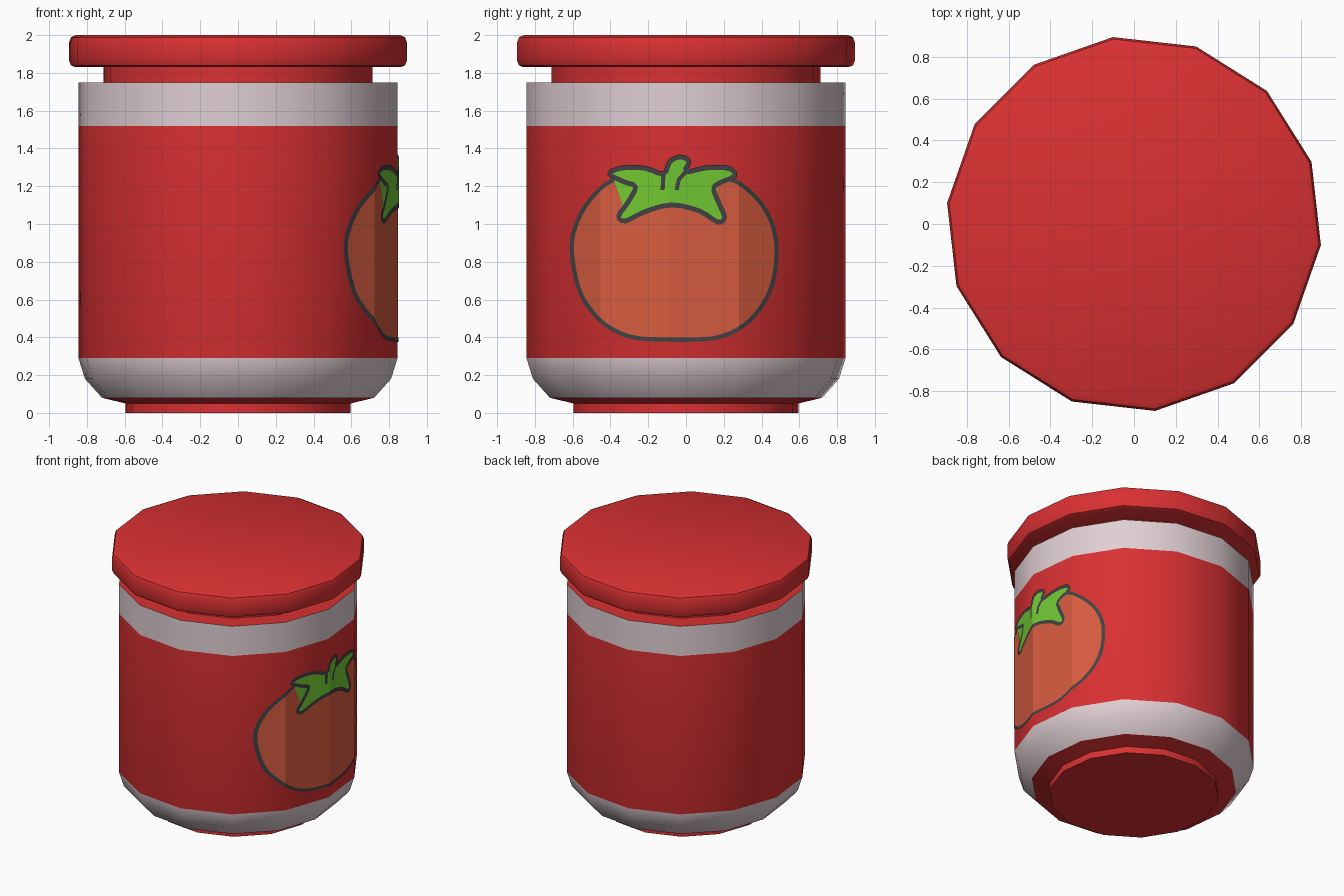
import bpy, bmesh, math
from mathutils import Vector

if "Cube" in bpy.data.objects:
    bpy.data.objects.remove(bpy.data.objects["Cube"])

SIDES = 14
STEP = 2 * math.pi / SIDES
PHASE = -STEP / 4
BODY_R = 0.85


def material(name, rgb):
    m = bpy.data.materials.new(name)
    m.diffuse_color = (*rgb, 1)
    m.use_nodes = True
    m.node_tree.nodes["Principled BSDF"].inputs["Base Color"].default_value = m.diffuse_color
    return m


red = material("red", (0.70, 0.030, 0.032))
white = material("pinkish white", (0.74, 0.62, 0.65))
orange = material("tomato orange", (0.68, 0.105, 0.051))
green = material("leaf green", (0.165, 0.58, 0.032))
dark = material("outline grey", (0.055, 0.055, 0.06))


def finish(name, bm, mats, smooth=True):
    me = bpy.data.meshes.new(name)
    bm.to_mesh(me)
    bm.free()
    for m in mats:
        me.materials.append(m)
    ob = bpy.data.objects.new(name, me)
    bpy.context.collection.objects.link(ob)
    if smooth:
        bpy.ops.object.select_all(action='DESELECT')
        ob.select_set(True)
        bpy.context.view_layer.objects.active = ob
        bpy.ops.object.shade_smooth_by_angle(angle=math.radians(32))
    return ob


def lathe(name, profile, mats, cap_bottom=False, cap_top=False, rule=None):
    """Turn an (r, z) profile, listed bottom to top, into a 14-sided shell."""
    bm = bmesh.new()
    rings = [[bm.verts.new((r * math.cos(PHASE + i * STEP),
                            r * math.sin(PHASE + i * STEP), z))
              for i in range(SIDES)] for r, z in profile]
    for a, b in zip(rings, rings[1:]):
        for i in range(SIDES):
            j = (i + 1) % SIDES
            bm.faces.new((a[i], a[j], b[j], b[i]))
    if cap_bottom:
        bm.faces.new(rings[0][::-1])
    if cap_top:
        bm.faces.new(rings[-1])
    if rule:
        for f in bm.faces:
            f.material_index = rule(f.calc_center_median().z)
    return finish(name, bm, mats)


# Jar: foot, banded body, shoulder with neck, lid
lathe("foot", [(0.6, 0), (0.6, 0.05), (0.725, 0.08)], [red], cap_bottom=True)
lathe("jar_body", [(0.725, 0.08), (0.815, 0.18), (BODY_R, 0.29),
                   (BODY_R, 1.52), (BODY_R, 1.75)], [red, white],
      rule=lambda z: 0 if 0.29 < z < 1.52 else 1)
lathe("neck", [(BODY_R, 1.75), (0.717, 1.75), (0.717, 1.83)], [red])
lathe("lid", [(0.865, 1.83), (0.89, 1.84), (0.9, 1.865), (0.9, 1.96),
              (0.89, 1.988), (0.865, 2.0)], [red], cap_bottom=True, cap_top=True)


# Painted tomato, projected along x onto the right-hand side of the body
corners = [(BODY_R * math.cos(PHASE + k * STEP), BODY_R * math.sin(PHASE + k * STEP))
           for k in range(-3, 5)]


def surface_x(y):
    for (x0, y0), (x1, y1) in zip(corners, corners[1:]):
        if y0 <= y <= y1:
            return x0 + (x1 - x0) * (y - y0) / (y1 - y0)
    return 0


def smooth_curve(pts, n=4):
    """Closed Catmull-Rom curve through the points."""
    p = [Vector(q) for q in pts]
    out = []
    for i in range(len(p)):
        a, b, c, d = (p[(i + k) % len(p)] for k in (-1, 0, 1, 2))
        for s in range(n):
            t = s / n
            out.append(0.5 * (2 * b + (c - a) * t + (2 * a - 5 * b + 4 * c - d) * t ** 2
                              + (3 * b - a - 3 * c + d) * t ** 3))
    return out


def project(name, bm, mat, lift):
    bmesh.ops.triangulate(bm, faces=bm.faces[:], ngon_method='EAR_CLIP')
    for _, y in corners:
        bmesh.ops.bisect_plane(bm, geom=bm.verts[:] + bm.edges[:] + bm.faces[:],
                               plane_co=(0, y, 0), plane_no=(0, 1, 0))
    for v in bm.verts:
        v.co.x = surface_x(v.co.y) + lift
    bm.normal_update()
    for f in bm.faces:
        if f.normal.x < 0:
            f.normal_flip()
    finish(name, bm, [mat], smooth=False)


def fill(name, pts, mat, lift):
    bm = bmesh.new()
    bm.faces.new([bm.verts.new((0, p.x, p.y)) for p in pts])
    project(name, bm, mat, lift)


def stroke(name, pts, mat, lift, closed=True, half=0.011):
    bm = bmesh.new()
    n = len(pts)
    pairs = []
    for i, p in enumerate(pts):
        a = pts[i - 1] if closed or i > 0 else p
        b = pts[(i + 1) % n] if closed or i < n - 1 else p
        t = (b - a).normalized()
        off = Vector((-t.y, t.x)) * half
        pairs.append([bm.verts.new((0, q.x, q.y)) for q in (p - off, p + off)])
    for i in range(n if closed else n - 1):
        a, b = pairs[i], pairs[(i + 1) % n]
        bm.faces.new((a[0], b[0], b[1], a[1]))
    project(name, bm, mat, lift)


tomato = smooth_curve([
    (-.606, .873), (-.569, .661), (-.50, .54), (-.41, .455), (-.288, .402),
    (-.14, .389), (.071, .389), (.193, .407), (.31, .466), (.405, .571),
    (.463, .704), (.479, .873), (.452, 1.011), (.378, 1.132), (.257, 1.228),
    (.12, 1.24), (-.246, 1.24), (-.394, 1.228), (-.505, 1.132), (-.574, 1.016)])
leaves = smooth_curve([
    (-.405, 1.265), (-.341, 1.296), (-.22, 1.296), (-.119, 1.265), (-.087, 1.328),
    (-.034, 1.355), (.015, 1.333), (-.003, 1.275), (.098, 1.296), (.22, 1.296),
    (.258, 1.254), (.151, 1.201), (.167, 1.127), (.204, 1.037), (.167, 1.011),
    (.071, 1.069), (-.077, 1.101), (-.22, 1.064), (-.32, 1.016), (-.357, 1.042),
    (-.31, 1.111), (-.267, 1.196), (-.325, 1.222)], 3)

fill("tomato_fill", tomato, orange, 0.003)
stroke("tomato_outline", tomato, dark, 0.005)
fill("leaf_fill", leaves, green, 0.007)
stroke("leaf_outline", leaves, dark, 0.009, half=0.013)
for side, line in (("left", [(-.119, 1.265), (-.124, 1.18)]),
                   ("right", [(-.003, 1.275), (-.038, 1.235), (-.05, 1.18)])):
    stroke("stem_line_" + side, [Vector(p) for p in line], dark, 0.009, closed=False)
